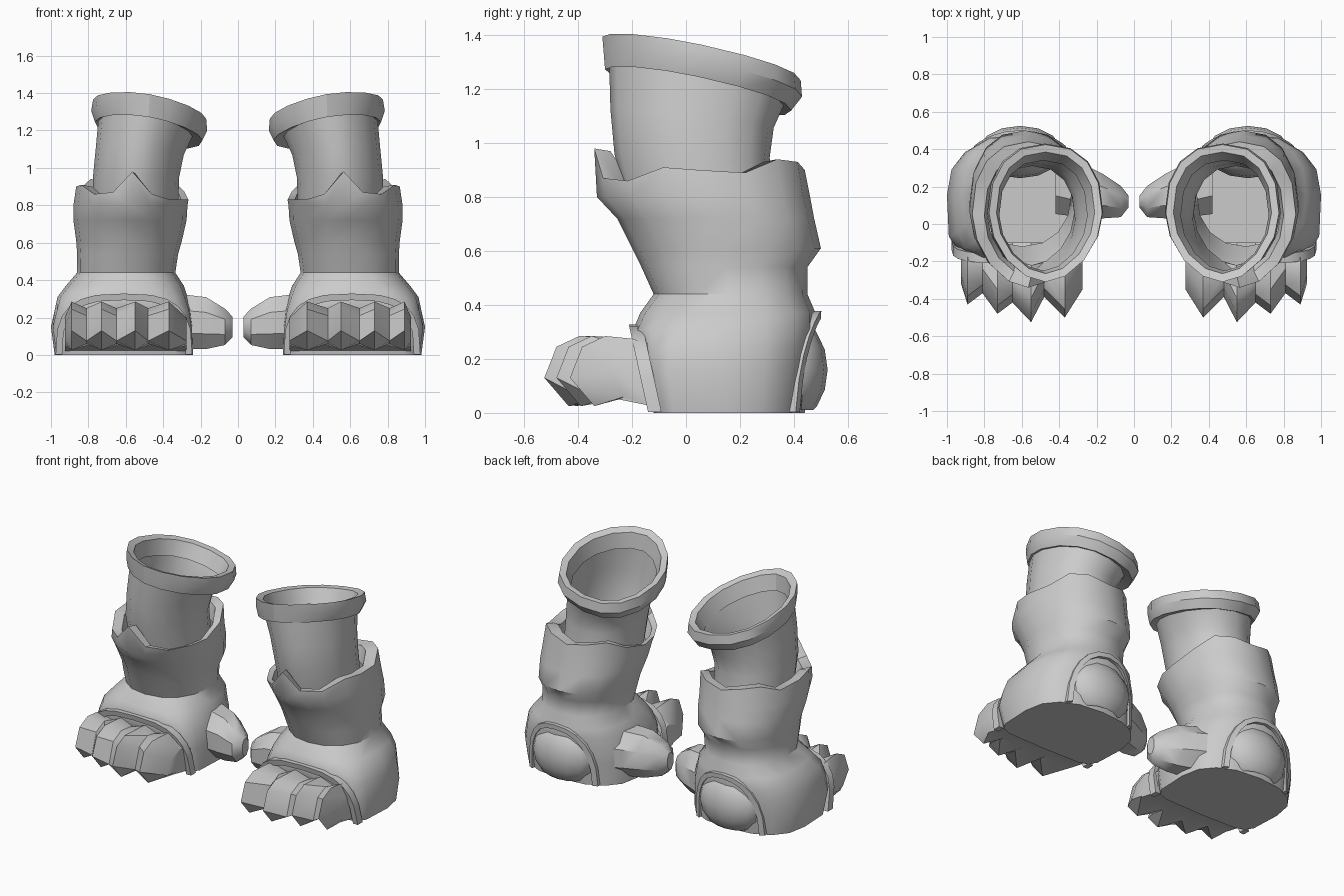
import bpy, bmesh, math

cube = bpy.data.objects.get("Cube")
if cube:
    bpy.data.objects.remove(cube, do_unlink=True)

GREY = (0.6, 0.6, 0.6, 1)
mat = bpy.data.materials.new("plain_grey")
mat.use_nodes = True
mat.diffuse_color = GREY
bsdf = mat.node_tree.nodes["Principled BSDF"]
bsdf.inputs["Base Color"].default_value = GREY
bsdf.inputs["Roughness"].default_value = 0.8

SIDES = 16


def finish(name, bm, angle=40):
    """Make the left part and its mirrored right twin."""
    bmesh.ops.recalc_face_normals(bm, faces=bm.faces)
    for side, sx in (("left", 1), ("right", -1)):
        twin = bm.copy()
        if sx < 0:
            for v in twin.verts:
                v.co.x *= -1
            bmesh.ops.reverse_faces(twin, faces=twin.faces)
        mesh = bpy.data.meshes.new(f"{side}_{name}")
        twin.to_mesh(mesh)
        twin.free()
        mesh.materials.append(mat)
        obj = bpy.data.objects.new(mesh.name, mesh)
        bpy.context.collection.objects.link(obj)
        bpy.ops.object.select_all(action="DESELECT")
        obj.select_set(True)
        bpy.context.view_layer.objects.active = obj
        bpy.ops.object.shade_smooth_by_angle(angle=math.radians(angle))
    bm.free()


def loft(name, rings, cap_start=False, cap_end=False, angle=40):
    bm = bmesh.new()
    rows = [[bm.verts.new(p) for p in ring] for ring in rings]
    n = len(rows[0])
    for a, b in zip(rows, rows[1:]):
        for i in range(n):
            j = (i + 1) % n
            bm.faces.new((a[i], a[j], b[j], b[i]))
    if cap_start:
        bm.faces.new(rows[0])
    if cap_end:
        bm.faces.new(rows[-1])
    finish(name, bm, angle)


def outline(x0, x1, y0, y1, front=2, back=2):
    """Rounded outline; higher powers give squarer corners."""
    pts = []
    for i in range(SIDES):
        a = math.tau * i / SIDES
        c, s = math.cos(a), math.sin(a)
        e = 2 / (back if s > 0 else front)
        pts.append(((x0 + x1) / 2 + (x1 - x0) / 2 * math.copysign(abs(c) ** e, c),
                    (y0 + y1) / 2 + (y1 - y0) / 2 * math.copysign(abs(s) ** e, s)))
    return pts


# Boot body: foot, ankle and flared shaft
body = [
    (0, .24, .98, -.12, .44, 6, 2.4),
    (.15, .24, 1.0, -.15, .46, 6, 2.4),
    (.24, .25, .98, -.175, .475, 4.5, 2.4),
    (.31, .27, .965, -.195, .48, 3.2, 2.4),
    (.37, .29, .92, -.17, .48, 2.6, 2.4),
    (.44, .335, .86, -.12, .45, 2.2, 2.3),
    (.54, .32, .86, -.165, .45, 2.1, 2.3),
    (.61, .30, .865, -.20, .50, 2, 2.3),
    (.72, .275, .88, -.255, .475, 2, 2.3),
    (.80, .27, .88, -.33, .46, 1.8, 2.3),
]
rings = [[(x, y, z) for x, y in outline(*r)] for z, *r in body]
# Jagged collar edge with a raised front tongue, then a turned-in lip
collar = [.90, .89, .94, .93, .90, .92, .93, .87, .83, .83, .83, .86, .98, .87, .86, .91]
for drop, shape in ((0, (.265, .865, -.34, .44, 1.8, 2.3)),
                    (.01, (.30, .80, -.28, .37, 1.9, 2.3)),
                    (.10, (.31, .785, -.22, .34, 2, 2.3))):
    rings.append([(x, y, z - drop) for (x, y), z in zip(outline(*shape), collar)])
loft("boot_body", rings, cap_start=True)


def tilted(z, tilt, *shape):
    return [(x, y, z + tilt * (.17 * (x - .47) - .22 * (y - .07)))
            for x, y in outline(*shape, 1.8, 2.3)]


# Upper leg tube and the thick slanted cuff
loft("leg_tube", [
    tilted(.78, 0, .32, .775, -.22, .33),
    tilted(.95, .1, .315, .775, -.265, .31),
    tilted(1.08, .5, .29, .76, -.28, .325),
    tilted(1.22, 1, .235, .745, -.285, .37)])
loft("cuff", [
    tilted(1.20, 1, .245, .735, -.28, .36),
    tilted(1.19, 1, .19, .765, -.30, .39),
    tilted(1.25, 1, .165, .785, -.305, .43),
    tilted(1.31, 1, .17, .775, -.31, .425),
    tilted(1.30, 1, .21, .735, -.265, .385),
    tilted(1.20, 1, .25, .72, -.25, .34)], angle=30)

# Toe block: columns alternate between gaps and pointed toes
columns = [(.275, -.35), (.37, -.50), (.48, -.39), (.55, -.525), (.65, -.42),
           (.73, -.48), (.81, -.37), (.89, -.43), (.925, -.32)]
toes = []
for i, (x, tip) in enumerate(columns):
    toe = i % 2
    end = i in (0, len(columns) - 1)
    top = .285 if toe else (.20 if end else .25)
    low = .025 if toe else .06
    profile = [(-.10, .02), (-.25, .05), (tip + .09, low), (tip, .13 if toe else .075),
               (tip + .045, top - .04), (tip + .13, top), (-.20, top - .01), (-.10, top - .04)]
    toes.append([(x, y, z) for y, z in profile])
loft("toes", toes, True, True, angle=35)

# Inner side claw, a tapering stub along x
claw = []
for x, y, z, ry, rz in ((.42, .22, .18, .18, .17), (.25, .17, .175, .15, .155),
                        (.17, .15, .17, .13, .15), (.07, .12, .15, .09, .105),
                        (.03, .12, .15, .035, .06)):
    claw.append([(x, y + ry * math.cos(a), z + rz * math.sin(a))
                 for a in (math.tau * (k + .5) / 8 for k in range(8))])
loft("side_claw", claw, True, True, angle=35)


def arch(name, cx, half, height, power, width, depth, surface):
    """Raised rim following an arch on a front or back surface."""
    sections = []
    for k in range(13):
        a = math.pi * k / 12
        c, s = math.cos(a), max(math.sin(a), 0)
        px, pz = math.copysign(abs(c) ** (2 / power), c), s ** (2 / power)
        section = []
        for w, d in ((0, 0), (0, 1), (1, 1), (1, 0)):
            x, z = cx + (half - w * width) * px, .003 + (height - w * width) * pz
            section.append((x, surface(x, z) + d * depth, z))
        sections.append(section)
    loft(name, sections, True, True, angle=35)


# Rims around the toe opening and the heel patch
arch("toe_rim", .61, .365, .325, 3, .035, .05, lambda x, z: -.14 - .22 * z)
arch("heel_rim", .61, .25, .375, 2.4, .03, -.06,
     lambda x, z: .475 + .07 * z - 1.1 * (x - .61) ** 2)

# Rounded heel patch, cut flat at the sole
bm = bmesh.new()
bmesh.ops.create_uvsphere(bm, u_segments=14, v_segments=8, radius=1)
for v in bm.verts:
    v.co = (.61 + .225 * v.co.x, .385 + .14 * v.co.y, .16 + .195 * v.co.z)
bmesh.ops.bisect_plane(bm, geom=bm.verts[:] + bm.edges[:] + bm.faces[:],
                       plane_co=(0, 0, .01), plane_no=(0, 0, -1), clear_outer=True)
finish("heel_patch", bm)
